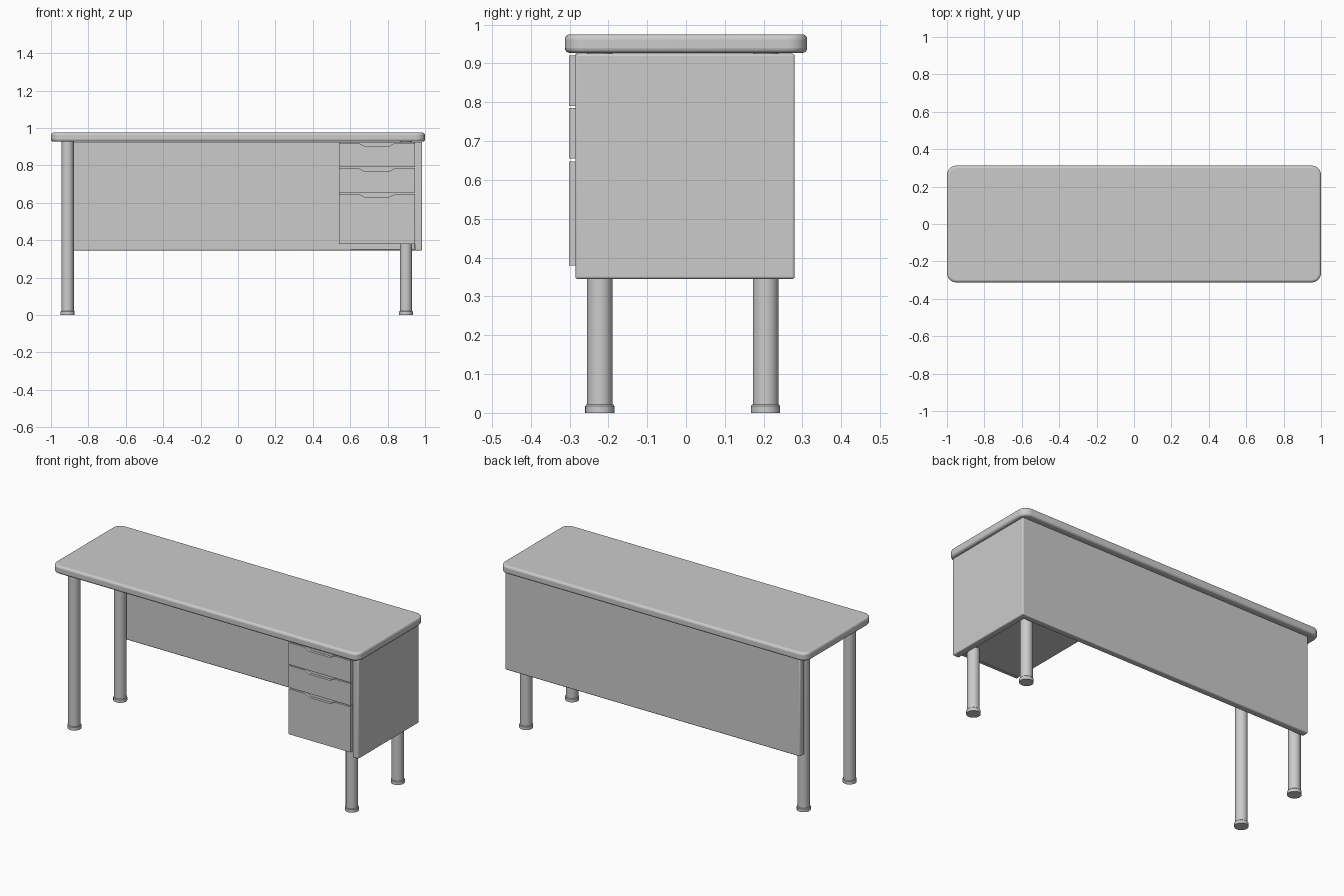
import bpy, bmesh, math
from mathutils import Vector

if "Cube" in bpy.data.objects:
    bpy.data.objects.remove(bpy.data.objects["Cube"])


def finish(name, bm, bevel=0.0, segments=3, smooth=True):
    bmesh.ops.recalc_face_normals(bm, faces=bm.faces[:])
    me = bpy.data.meshes.new(name)
    bm.to_mesh(me)
    bm.free()
    ob = bpy.data.objects.new(name, me)
    bpy.context.collection.objects.link(ob)
    if bevel:
        m = ob.modifiers.new("edge_round", 'BEVEL')
        m.width = bevel
        m.segments = segments
        m.limit_method = 'ANGLE'
        m.angle_limit = math.radians(40)
    if smooth:
        bpy.ops.object.select_all(action='DESELECT')
        ob.select_set(True)
        bpy.context.view_layer.objects.active = ob
        bpy.ops.object.shade_smooth_by_angle(angle=math.radians(35))
    return ob


def prism(name, outline, direction, **kw):
    """Extrude a flat outline of 3D points along a direction."""
    bm = bmesh.new()
    face = bm.faces.new([bm.verts.new(p) for p in outline])
    geom = bmesh.ops.extrude_face_region(bm, geom=[face])["geom"]
    bmesh.ops.translate(bm, vec=Vector(direction),
                        verts=[g for g in geom if isinstance(g, bmesh.types.BMVert)])
    return finish(name, bm, **kw)


def lathe(name, profile, x, y, sides=32):
    bm = bmesh.new()
    vs = [bm.verts.new((r, 0, z)) for r, z in profile]
    es = [bm.edges.new(p) for p in zip(vs, vs[1:])]
    bmesh.ops.spin(bm, geom=vs + es, cent=(0, 0, 0), axis=(0, 0, 1),
                   angle=math.tau, steps=sides)
    bmesh.ops.remove_doubles(bm, verts=bm.verts[:], dist=1e-5)
    ob = finish(name, bm)
    ob.location = (x, y, 0)
    return ob


# Table top with rounded corners and softened edges
R, X, Y = 0.05, 1.0, 0.312
corner = []
for k, (sx, sy) in enumerate([(1, 1), (-1, 1), (-1, -1), (1, -1)]):
    for i in range(9):
        a = math.radians(90 * k + i * 90 / 8)
        corner.append((sx * (X - R) + R * math.cos(a),
                       sy * (Y - R) + R * math.sin(a), 0.927))
prism("table_top", corner, (0, 0, 0.048), bevel=0.013, segments=4)

# L-shaped back and side panel
plan = [(-0.94, 0.28), (0.985, 0.28), (0.985, -0.285),
        (0.945, -0.285), (0.945, 0.24), (-0.94, 0.24)]
prism("modesty_and_side_panel", [(x, y, 0.345) for x, y in plan],
      (0, 0, 0.58), bevel=0.006)

# Drawer cabinet body
x0, x1 = 0.54, 0.945
prism("drawer_cabinet", [(x0, -0.285, 0.382), (x1, -0.285, 0.382),
                         (x1, 0.24, 0.382), (x0, 0.24, 0.382)],
      (0, 0, 0.543), smooth=False)

# Drawer fronts with a shallow finger notch in the top edge
for name, z0, z1 in [("lower_drawer_front", 0.38, 0.648),
                     ("middle_drawer_front", 0.655, 0.785),
                     ("upper_drawer_front", 0.791, 0.92)]:
    prof = [(x0, z0), (x1, z0), (x1, z1), (0.84, z1), (0.81, z1 - 0.016),
            (0.675, z1 - 0.016), (0.645, z1), (x0, z1)]
    prism(name, [(x, -0.301, z) for x, z in prof], (0, 0.016, 0), smooth=False)

# Round legs with slightly wider feet
leg = [(0, 0.927), (0.033, 0.927), (0.033, 0.021), (0.035, 0.021),
       (0.0375, 0.018), (0.0375, 0.0), (0, 0)]
for side, x in [("left", -0.911), ("right", 0.898)]:
    for end, y in [("front", -0.222), ("back", 0.205)]:
        lathe(f"{end}_{side}_leg", leg, x, y)
